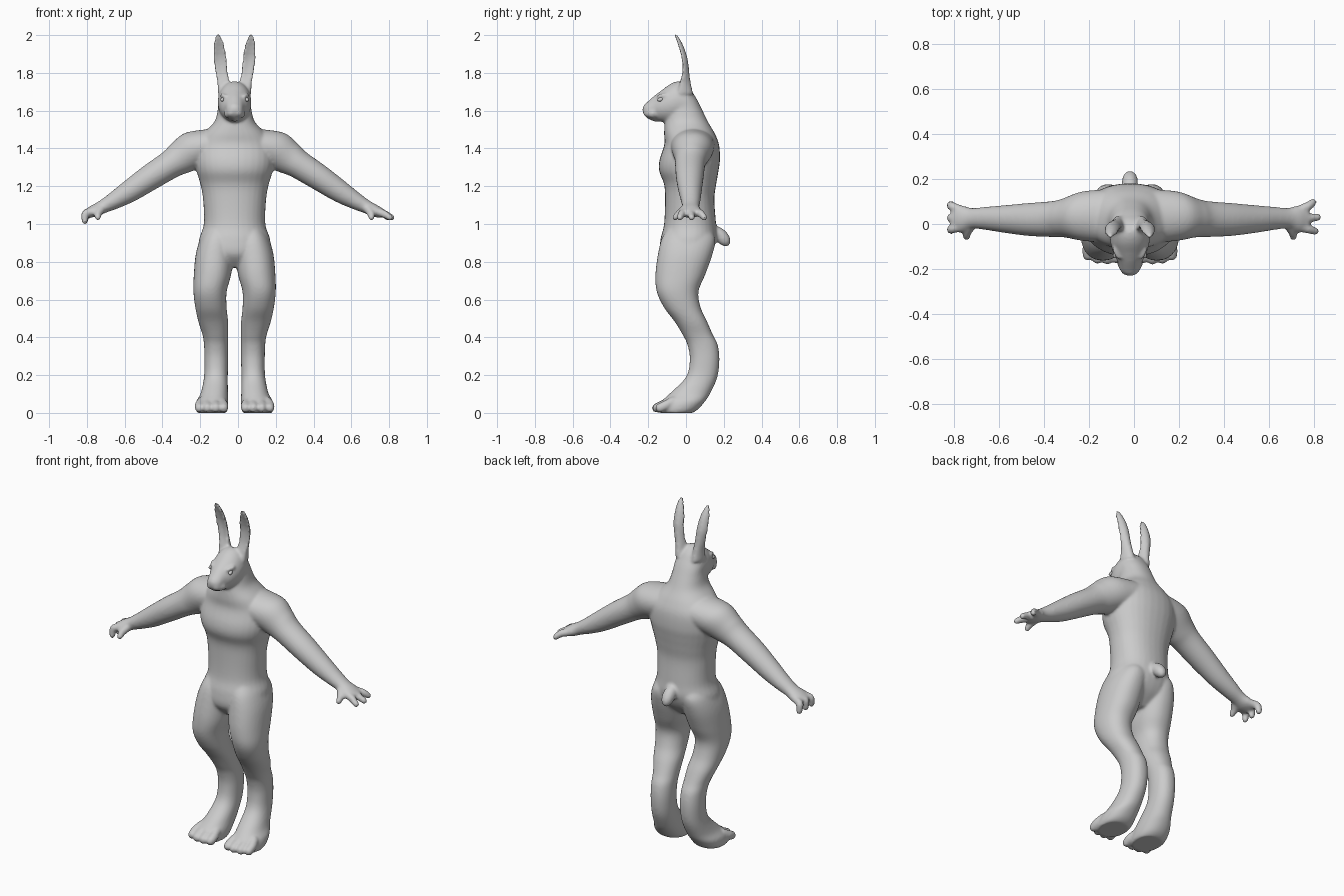
import bpy, bmesh, math
from mathutils import Vector, Matrix

AX = -0.018                      # symmetry axis of the figure
X, Y, Z = Vector((1, 0, 0)), Vector((0, 1, 0)), Vector((0, 0, 1))
parts = []


def add(name, bm):
    bmesh.ops.recalc_face_normals(bm, faces=bm.faces)
    me = bpy.data.meshes.new(name)
    bm.to_mesh(me)
    bm.free()
    ob = bpy.data.objects.new(name, me)
    bpy.context.collection.objects.link(ob)
    return ob


def spline(rows, n=5):
    """Catmull-Rom subdivision of rows of numbers."""
    rows = [Vector(r) for r in rows]
    out = []
    for i in range(len(rows) - 1):
        a, b, c, d = rows[max(i - 1, 0)], rows[i], rows[i + 1], rows[min(i + 2, len(rows) - 1)]
        for k in range(n):
            t = k / n
            out.append(b + ((c - a) * t + (2 * a - 5 * b + 4 * c - d) * t * t
                            + (3 * b - a - 3 * c + d) * t ** 3) * 0.5)
    return out + [rows[-1]]


def loft(name, rows, u, v, side=1, power=2.0, cup=0.0, seg=32):
    """Skin elliptical rows (x, y, z, radius_u, radius_v); x is mirrored by side."""
    bm, rings = bmesh.new(), []
    for x, y, z, ru, rv in spline(rows):
        ring = []
        for k in range(seg):
            a = 2 * math.pi * k / seg
            c, s = math.cos(a), math.sin(a)
            c2 = math.copysign(abs(c) ** (2 / power), c)
            s2 = math.copysign(abs(s) ** (2 / power), s)
            p = Vector((x, y, z)) + u * ru * c2 + v * rv * s2
            p.y -= cup * ru * (c * c - 0.5)
            ring.append(bm.verts.new((AX + side * p.x, p.y, p.z)))
        rings.append(ring)
    for r, q in zip(rings, rings[1:]):
        for k in range(seg):
            bm.faces.new((r[k], r[(k + 1) % seg], q[(k + 1) % seg], q[k]))
    bm.faces.new(rings[0])
    bm.faces.new(rings[-1])
    parts.append(add(name, bm))


def digit(name, rows, side=1):
    """Chain of balls along rows (x, y, z, radius)."""
    bm = bmesh.new()
    for x, y, z, r in spline(rows, 7):
        bmesh.ops.create_uvsphere(bm, u_segments=14, v_segments=8, radius=r,
                                  matrix=Matrix.Translation((AX + side * x, y, z)))
    parts.append(add(name, bm))


def body_rows(table):
    """(z, front y, back y, centre x, half width) -> loft rows."""
    return [(cx, (f + b) / 2, z, hx, (b - f) / 2) for z, f, b, cx, hx in table]


# torso and neck
loft("torso", body_rows([
    (0.77, -0.08, 0.05, 0, 0.09), (0.838, -0.135, 0.125, 0, 0.185),
    (0.918, -0.135, 0.162, 0, 0.188), (1.0, -0.116, 0.159, 0, 0.163),
    (1.13, -0.111, 0.15, 0, 0.167), (1.21, -0.116, 0.16, 0, 0.181),
    (1.28, -0.142, 0.172, 0, 0.202), (1.34, -0.140, 0.18, 0, 0.212),
    (1.42, -0.115, 0.175, 0, 0.205), (1.48, -0.116, 0.152, 0, 0.165),
    (1.54, -0.112, 0.117, 0, 0.108), (1.60, -0.10, 0.088, 0, 0.09),
    (1.66, -0.09, 0.058, 0, 0.082), (1.72, -0.07, 0.02, 0, 0.06)]), X, Y, power=2.2)

# head
loft("head", [
    (0, -0.230, 1.605, 0.012, 0.012), (0, -0.220, 1.604, 0.030, 0.029),
    (0, -0.205, 1.604, 0.042, 0.042), (0, -0.17, 1.614, 0.053, 0.063),
    (0, -0.13, 1.624, 0.073, 0.083), (0, -0.08, 1.638, 0.087, 0.105),
    (0, -0.03, 1.645, 0.088, 0.110), (0, 0.02, 1.62, 0.082, 0.10),
    (0, 0.06, 1.58, 0.06, 0.07)], X, Z)

# tail
digit("tail", [(0, 0.13, 0.965, 0.036), (0, 0.175, 0.945, 0.036),
               (0, 0.20, 0.92, 0.034), (0, 0.212, 0.903, 0.023)])

N = Vector((0.55, 0, 0.83))      # across the sloping arm
for s in (-1, 1):
    # leg with heel and foot
    loft("leg", body_rows([
        (0.97, -0.10, 0.13, 0.085, 0.07), (0.918, -0.13, 0.155, 0.095, 0.088),
        (0.838, -0.149, 0.14, 0.106, 0.10), (0.732, -0.162, 0.102, 0.117, 0.099),
        (0.642, -0.155, 0.066, 0.130, 0.088), (0.557, -0.116, 0.078, 0.125, 0.083),
        (0.483, -0.06, 0.112, 0.113, 0.079), (0.414, -0.018, 0.142, 0.102, 0.068),
        (0.36, 0.008, 0.168, 0.098, 0.064), (0.281, 0.02, 0.177, 0.097, 0.063),
        (0.19, 0.0, 0.166, 0.099, 0.063), (0.106, -0.082, 0.13, 0.107, 0.072),
        (0.06, -0.13, 0.10, 0.118, 0.085), (0.02, -0.145, 0.065, 0.121, 0.085),
        (0.0, -0.14, 0.035, 0.121, 0.078)]), X, Y, side=s, power=2.2)
    # toes
    for x, y in ((0.058, -0.150), (0.100, -0.156), (0.144, -0.153), (0.186, -0.138)):
        digit("toe", [(0.12 + (x - 0.12) * 0.8, -0.07, 0.06, 0.026),
                      (x, y + 0.03, 0.04, 0.026), (x, y, 0.026, 0.025)], s)
    # arm and palm
    loft("arm", [
        (0.08, 0.035, 1.42, 0.12, 0.10), (0.205, 0.035, 1.395, 0.11, 0.105),
        (0.285, 0.028, 1.35, 0.088, 0.09), (0.34, 0.022, 1.315, 0.08, 0.076),
        (0.448, 0.02, 1.246, 0.073, 0.069), (0.558, 0.022, 1.172, 0.061, 0.059),
        (0.64, 0.025, 1.122, 0.051, 0.046), (0.70, 0.025, 1.090, 0.046, 0.036),
        (0.745, 0.022, 1.068, 0.060, 0.033), (0.785, 0.022, 1.052, 0.054, 0.024)],
        Y, N, side=s)
    # fingers: open on the +x hand, curled down on the other
    for y0, y1, reach in ((0.06, 0.097, 0.812), (0.022, 0.03, 0.833), (-0.012, -0.032, 0.822)):
        if s > 0:
            tip = (reach, y1, 1.034, 0.017)
        else:
            tip = (0.793, y1 * 0.9, 1.014, 0.017)
        digit("finger", [(0.75, y0, 1.065, 0.022),
                         (0.79, (y0 + y1) / 2, 1.054, 0.021), tip], s)
    digit("thumb", [(0.70, 0.0, 1.085, 0.024), (0.722, -0.035, 1.055, 0.021),
                    (0.724, -0.058, 1.034, 0.016)], s)
    # ear, cupped towards the front
    loft("ear", [
        (0.052, -0.015, 1.69, 0.036, 0.045), (0.058, -0.012, 1.745, 0.033, 0.030),
        (0.068, -0.008, 1.80, 0.033, 0.018), (0.077, -0.012, 1.87, 0.036, 0.013),
        (0.081, -0.028, 1.93, 0.032, 0.012), (0.085, -0.043, 1.97, 0.024, 0.011),
        (0.088, -0.057, 2.003, 0.011, 0.008)], X, Y, side=s, cup=0.5)
    # cheek pad and brow
    digit("cheek_pad", [(0.018, -0.205, 1.588, 0.022), (0.032, -0.175, 1.585, 0.026)], s)
    digit("brow", [(0.052, -0.148, 1.676, 0.010), (0.066, -0.115, 1.682, 0.012)], s)
digit("chin", [(0, -0.195, 1.570, 0.016), (0, -0.16, 1.562, 0.022)])

# fuse everything into one smooth skin
bpy.ops.object.select_all(action='DESELECT')
for p in parts:
    p.select_set(True)
body = parts[0]
bpy.context.view_layer.objects.active = body
bpy.ops.object.join()
body.name = "body"
rem = body.modifiers.new("fuse", 'REMESH')
rem.mode = 'VOXEL'
rem.voxel_size = 0.0075
rem.use_smooth_shade = True
smo = body.modifiers.new("soften", 'SMOOTH')
smo.factor = 0.5
smo.iterations = 8

# eyes
for s in (-1, 1):
    bm = bmesh.new()
    bmesh.ops.create_uvsphere(bm, u_segments=20, v_segments=12, radius=1, matrix=(
        Matrix.Translation((AX + s * 0.062, -0.133, 1.660))
        @ Matrix.Rotation(math.radians(-22) * -s, 4, 'Z')
        @ Matrix.Rotation(math.radians(15), 4, 'X')
        @ Matrix.Diagonal((0.011, 0.020, 0.011, 1))))
    for f in bm.faces:
        f.smooth = True
    add("eye", bm)
